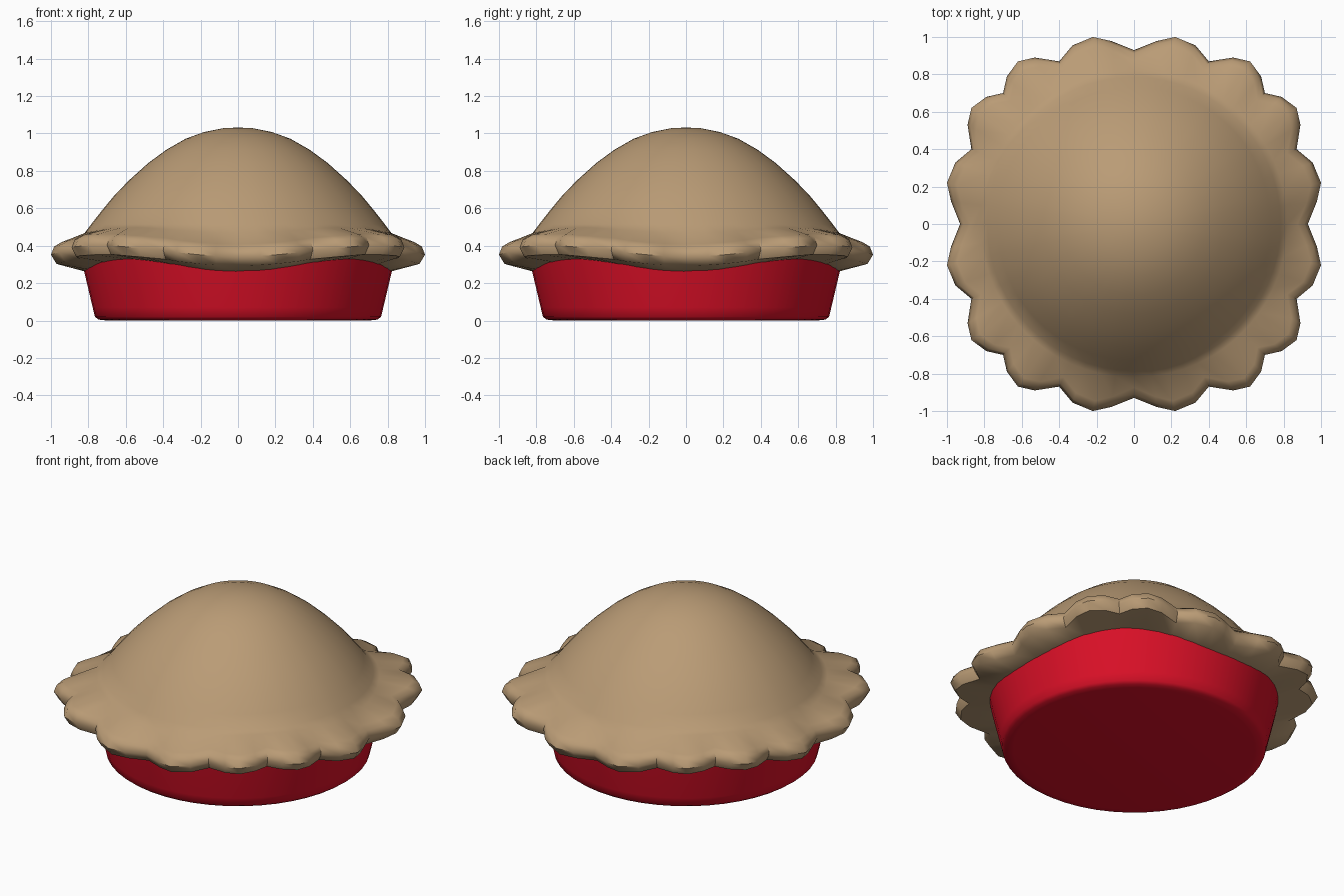
import bpy, bmesh, math

if "Cube" in bpy.data.objects:
    bpy.data.objects.remove(bpy.data.objects["Cube"])

def material(name, rgb):
    m = bpy.data.materials.new(name)
    m.diffuse_color = (*rgb, 1)
    m.use_nodes = True
    m.node_tree.nodes["Principled BSDF"].inputs["Base Color"].default_value = m.diffuse_color
    return m

def loft(name, rings, mat, cap_first=False, cap_last=False, angle=50):
    """Skin a list of closed rings, with optional end caps."""
    bm = bmesh.new()
    vr = [[bm.verts.new(p) for p in ring] for ring in rings]
    n = len(vr[0])
    for a, b in zip(vr, vr[1:]):
        for i in range(n):
            j = (i + 1) % n
            bm.faces.new((a[i], a[j], b[j], b[i]))
    for ring, on in ((vr[0], cap_first), (vr[-1], cap_last)):
        if on:
            c = bm.verts.new((0, 0, ring[0].co.z))
            for i in range(n):
                bm.faces.new((ring[i], ring[(i + 1) % n], c))
    bmesh.ops.recalc_face_normals(bm, faces=bm.faces)
    me = bpy.data.meshes.new(name)
    bm.to_mesh(me)
    bm.free()
    ob = bpy.data.objects.new(name, me)
    bpy.context.collection.objects.link(ob)
    me.materials.append(mat)
    bpy.context.view_layer.objects.active = ob
    ob.select_set(True)
    bpy.ops.object.shade_smooth_by_angle(angle=math.radians(angle))
    ob.select_set(False)
    return ob

crust_mat = material("crust", (0.49, 0.33, 0.18))
tin_mat = material("tin_red", (0.70, 0.005, 0.02))

# Scalloped outline: one octant (angle, radius), mirrored and repeated
octant = [(0, .93), (7, .985), (12.4, 1.024), (19, 1.01), (24.7, .957),
          (30.8, 1.036), (35.5, 1.068), (40.7, 1.042), (45, .99)]
quarter = octant + [(90 - a, r) for a, r in reversed(octant[1:-1])]
outline = [(math.radians(a + 90 * q), r) for q in range(4) for a, r in quarter]

def crust_ring(inner, edge, z, wave):
    """inner: fixed radius, or None to follow the outline inset by edge."""
    ring = []
    for a, R in outline:
        r = inner if inner is not None else R - edge
        lift = wave * (1 - math.cos(4 * a)) / 2
        ring.append((r * math.cos(a), r * math.sin(a), z + lift))
    return ring

# Pie crust: dome, then wavy rim and its underside
dome = [(.08, 1.028), (.18, 1.008), (.28, .972), (.38, .915), (.48, .842),
        (.58, .752), (.66, .67), (.73, .585), (.785, .515)]
rings = [crust_ring(r, 0, z, 0) for r, z in dome]
rings += [crust_ring(.82, 0, .468, .03),
          crust_ring(None, .055, .408, .055),
          crust_ring(None, .018, .385, .06),
          crust_ring(None, 0, .342, .06),
          crust_ring(None, .03, .293, .06),
          crust_ring(.81, 0, .26, .065)]
crust = loft("pie_crust", rings, crust_mat, cap_first=True, cap_last=True)
for v in crust.data.vertices:          # raise the crown
    if abs(v.co.x) + abs(v.co.y) < 1e-6 and v.co.z > .9:
        v.co.z = 1.032

# Tapered tin with a rounded bottom edge
tin = [(.70, .0), (.745, .005), (.765, .02), (.777, .07), (.822, .26), (.838, .34)]
tin_rings = [[(r * math.cos(math.tau * i / 48), r * math.sin(math.tau * i / 48), z)
              for i in range(48)] for r, z in tin]
loft("pie_tin", tin_rings, tin_mat, cap_first=True, cap_last=True, angle=60)
